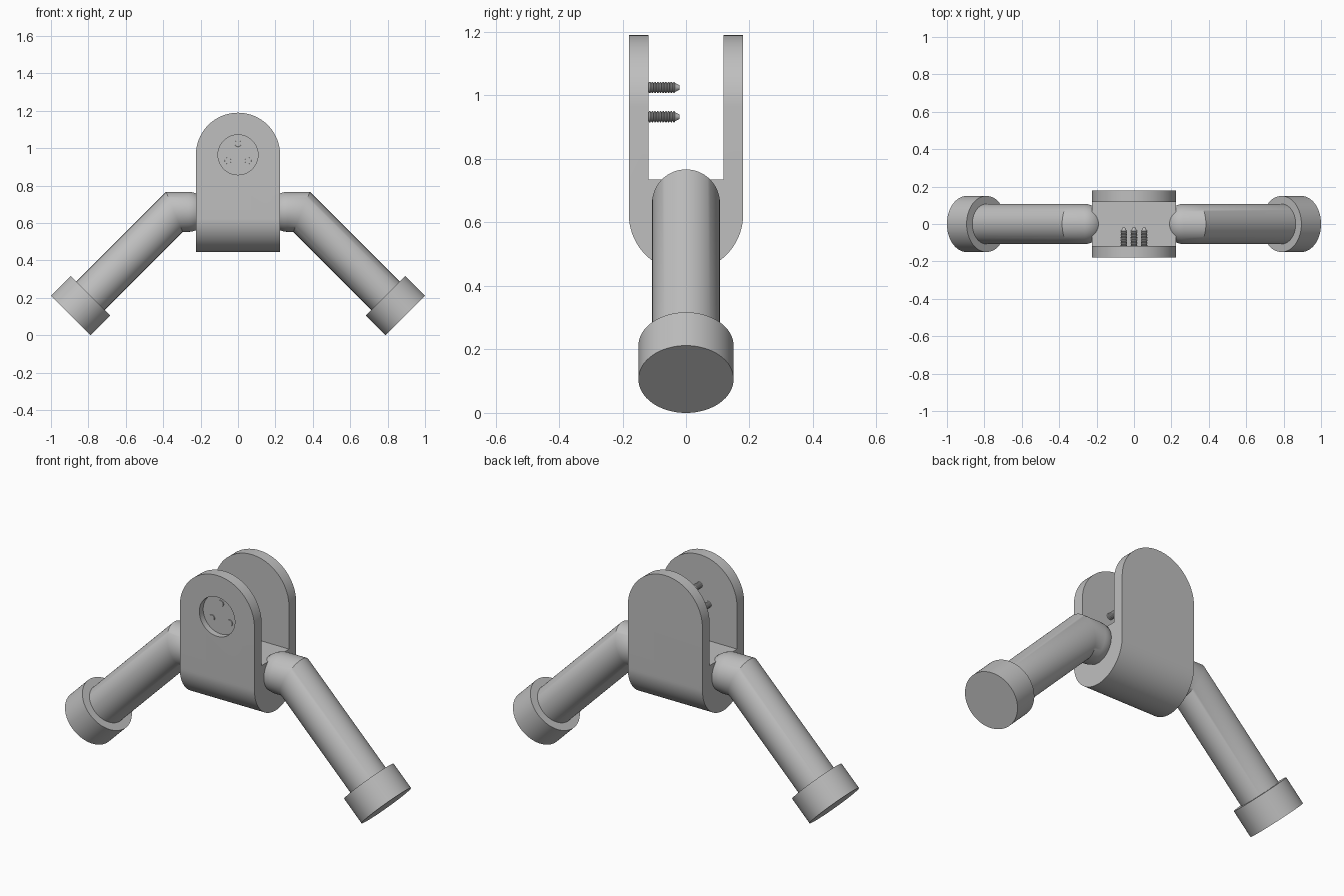
import bpy, bmesh
from math import sin, cos, pi, radians
from mathutils import Vector

cube = bpy.data.objects.get("Cube")
if cube:
    bpy.data.objects.remove(cube, do_unlink=True)

GREY = (0.52, 0.52, 0.52, 1.0)
grey = bpy.data.materials.new("light grey")
grey.use_nodes = True
grey.diffuse_color = GREY
grey.node_tree.nodes["Principled BSDF"].inputs["Base Color"].default_value = GREY


def finish(bm, name):
    bmesh.ops.recalc_face_normals(bm, faces=bm.faces)
    mesh = bpy.data.meshes.new(name)
    bm.to_mesh(mesh)
    bm.free()
    mesh.materials.append(grey)
    obj = bpy.data.objects.new(name, mesh)
    bpy.context.collection.objects.link(obj)
    return obj


def select(obj):
    bpy.ops.object.select_all(action="DESELECT")
    obj.select_set(True)
    bpy.context.view_layer.objects.active = obj


def smooth(obj):
    select(obj)
    bpy.ops.object.shade_smooth_by_angle(angle=radians(30))


def prism(name, points, direction):
    """Outline pushed along a direction."""
    bm = bmesh.new()
    face = bm.faces.new([bm.verts.new(p) for p in points])
    new = bmesh.ops.extrude_face_region(bm, geom=[face])["geom"]
    moved = [v for v in new if isinstance(v, bmesh.types.BMVert)]
    bmesh.ops.translate(bm, verts=moved, vec=direction)
    return finish(bm, name)


def loft(name, rings, n=64):
    """Skin over elliptical rings, each given as (centre, axis u, axis v)."""
    bm = bmesh.new()
    loops = [[bm.verts.new(c + u * cos(2 * pi * i / n) + v * sin(2 * pi * i / n))
              for i in range(n)] for c, u, v in rings]
    for a, b in zip(loops, loops[1:]):
        for i in range(n):
            j = (i + 1) % n
            bm.faces.new((a[i], a[j], b[j], b[i]))
    bm.faces.new(loops[0])
    bm.faces.new(loops[-1])
    return finish(bm, name)


def tilted(x, z, angle, r, stretch=1.0):
    """Ring in the arm's path, leaning outward by an angle."""
    u = Vector((sin(angle), 0, cos(angle))) * r * stretch
    return Vector((x, 0, z)), u, Vector((0, r, 0))


def across(x, y, z, r):
    """Ring facing the front."""
    return Vector((x, y, z)), Vector((r, 0, 0)), Vector((0, 0, r))


def cut(obj, tool, operation):
    mod = obj.modifiers.new("cut", "BOOLEAN")
    mod.operation, mod.solver, mod.object = operation, "EXACT", tool
    select(obj)
    bpy.ops.object.modifier_apply(modifier=mod.name)
    bpy.data.objects.remove(tool, do_unlink=True)


def mirror(obj):
    obj.modifiers.new("mirror", "MIRROR").use_clip = False


# Yoke: forked side profile, trimmed to an arch, with a round recess in front
N = 48
HALF, WIDE, GAP = 0.18, 0.225, 0.118
ARCH_Z = 0.965
fork = [(HALF, 1.3), (GAP, 1.3), (GAP, 0.735), (-GAP, 0.735), (-GAP, 1.3), (-HALF, 1.3)]
fork += [(-HALF * cos(pi * i / N), 0.625 - HALF * sin(pi * i / N)) for i in range(N + 1)]
yoke = prism("yoke", [(-WIDE, y, z) for y, z in fork], (2 * WIDE, 0, 0))
arch = [(-0.225, 0.3), (0.225, 0.3)]
arch += [(WIDE * cos(pi * i / N), ARCH_Z + WIDE * sin(pi * i / N)) for i in range(N + 1)]
cut(yoke, prism("arch_cutter", [(x, -0.5, z) for x, z in arch], (0, 1, 0)), "INTERSECT")
cut(yoke, loft("recess_cutter", [across(0, -0.3, ARCH_Z, 0.107),
                                 across(0, -0.147, ARCH_Z, 0.107)]), "DIFFERENCE")
smooth(yoke)

# Bent arms: round inner end, mitred elbow, straight leg
R = 0.107
BEND = radians(45)
rings = [tilted(0.266 - R * cos(a), 0.66, 0, R * sin(a))
         for a in (pi / 2 * i / 12 for i in range(1, 13))]
rings += [tilted(0.34, 0.66, BEND / 2, R, 1 / cos(BEND / 2)),
          tilted(0.85, 0.15, BEND, R)]
arms = loft("arms", rings)
smooth(arms)
mirror(arms)

# Foot caps on the arm ends
caps = loft("foot_caps", [tilted(0.789, 0.211, BEND, 0.15),
                          tilted(0.894, 0.106, BEND, 0.15)])
smooth(caps)
mirror(caps)

# Three threaded pins through the front plate
PITCH, COUNT = 0.0085, 14
for k, (x, z) in enumerate([(0, 1.025), (-0.054, 0.933), (0.054, 0.933)]):
    rings = [across(x, -0.152, z, 0.017)]
    for i in range(COUNT):
        y = -0.15 + i * PITCH
        rings += [across(x, y, z, 0.0175), across(x, y + PITCH * 0.4, z, 0.0175),
                  across(x, y + PITCH * 0.7, z, 0.0135)]
    rings.append(across(x, -0.02, z, 0.007))
    smooth(loft(f"pin_{k + 1}", rings, 24))
